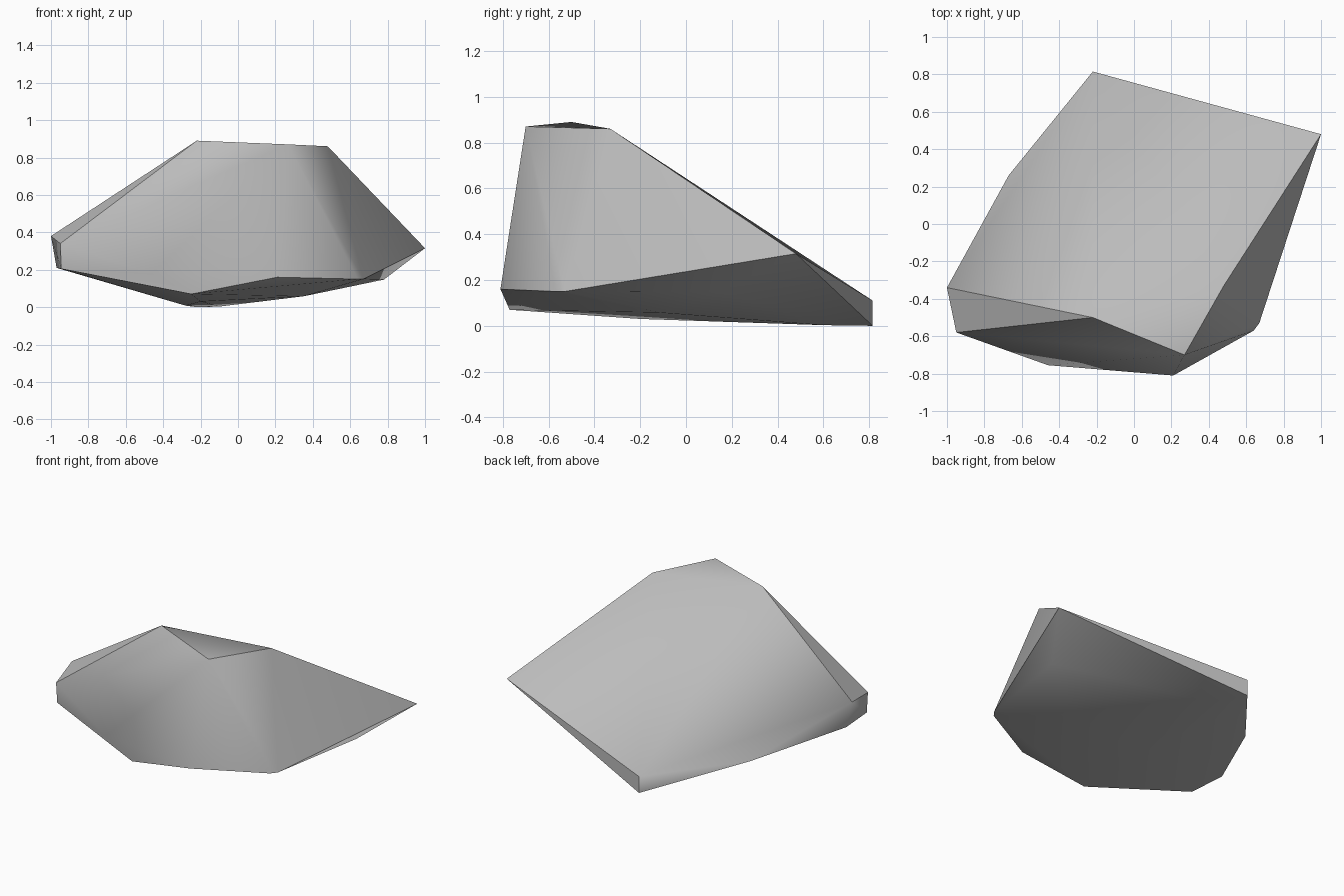
import bpy
import bmesh
import math
from mathutils import Vector

default_cube = bpy.data.objects.get("Cube")
if default_cube:
    bpy.data.objects.remove(default_cube, do_unlink=True)


def make_material(name, colour):
    material = bpy.data.materials.new(name)
    material.use_nodes = True
    material.diffuse_color = colour
    shader = next(n for n in material.node_tree.nodes if n.type == "BSDF_PRINCIPLED")
    shader.inputs["Base Color"].default_value = colour
    shader.inputs["Roughness"].default_value = 0.9
    return material


def make_chipped_stone(name, corner_groups, material, smooth_angle):
    """Wrap a tight convex skin around the corners of a stone."""
    bm = bmesh.new()
    for group in corner_groups:
        for corner in group:
            bm.verts.new(Vector(corner))
    hull = bmesh.ops.convex_hull(bm, input=bm.verts[:])
    loose = {g for g in hull["geom_interior"] + hull["geom_unused"]
             if isinstance(g, bmesh.types.BMVert)}
    bmesh.ops.delete(bm, geom=list(loose), context="VERTS")
    bmesh.ops.recalc_face_normals(bm, faces=bm.faces[:])

    mesh = bpy.data.meshes.new(name)
    bm.to_mesh(mesh)
    bm.free()
    mesh.materials.append(material)
    stone = bpy.data.objects.new(name, mesh)
    bpy.context.collection.objects.link(stone)

    # Soften shallow creases, keep the hard chipped edges
    bpy.ops.object.select_all(action="DESELECT")
    stone.select_set(True)
    bpy.context.view_layer.objects.active = stone
    bpy.ops.object.shade_smooth_by_angle(angle=math.radians(smooth_angle))
    return stone


# Small flat summit
summit = [(-0.22, -0.5, 0.89), (0.27, -0.7, 0.87), (0.48, -0.33, 0.86)]

# Outer rim: side points, back lip and left shoulder
rim = [(1, 0.48, 0.315), (-0.22, 0.815, 0.11), (-1, -0.34, 0.38), (-0.95, -0.58, 0.34)]

# Lower belt where the walls turn under
belt = [(-0.945, -0.575, 0.205), (-0.97, -0.32, 0.21), (-0.67, 0.26, 0.125),
        (-0.46, -0.755, 0.18), (0.21, -0.81, 0.16), (0.64, -0.57, 0.15),
        (0.67, -0.53, 0.15), (0.78, 0.15, 0.147)]

# Shallow underside
underside = [(-0.25, -0.77, 0.07), (-0.2, -0.2, 0.03), (0.35, -0.12, 0.058),
             (-0.28, 0.58, 0.008), (-0.1, 0.6, 0.003), (-0.22, 0.815, 0)]

stone_grey = make_material("stone grey", (0.5, 0.5, 0.5, 1))
make_chipped_stone("rock", (summit, rim, belt, underside), stone_grey, 38)
